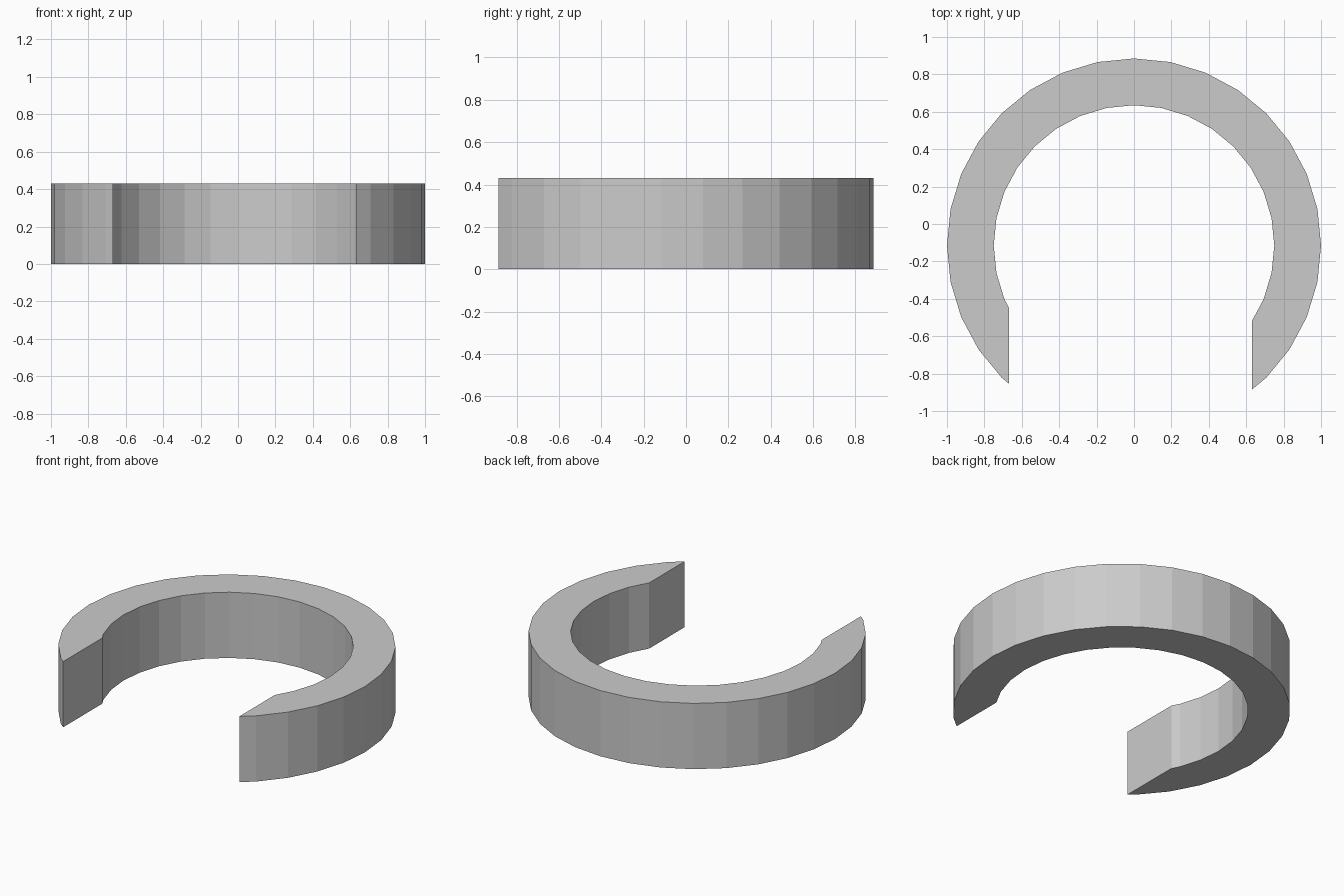
import bpy, bmesh, math

if "Cube" in bpy.data.objects:
    bpy.data.objects.remove(bpy.data.objects["Cube"])

SIDES, R_OUT, R_IN = 32, 1.0, 0.75
CENTRE_Y, HEIGHT = -0.115, 0.43
GAP_LEFT, GAP_RIGHT = -0.667, 0.63

bm = bmesh.new()


def circle(radius):
    return [bm.verts.new((radius * math.cos(math.tau * i / SIDES),
                          radius * math.sin(math.tau * i / SIDES) + CENTRE_Y, 0))
            for i in range(SIDES)]


# Flat annulus
outer, inner = circle(R_OUT), circle(R_IN)
for i in range(SIDES):
    j = (i + 1) % SIDES
    bm.faces.new((outer[i], outer[j], inner[j], inner[i]))

# Straight cuts for the front opening
for x in (GAP_LEFT, GAP_RIGHT):
    faces = [f for f in bm.faces if f.calc_center_median().y < CENTRE_Y]
    edges = {e for f in faces for e in f.edges}
    verts = {v for f in faces for v in f.verts}
    bmesh.ops.bisect_plane(bm, geom=faces + list(edges) + list(verts),
                           plane_co=(x, 0, 0), plane_no=(1, 0, 0))
gap = [f for f in bm.faces
       if f.calc_center_median().y < CENTRE_Y
       and GAP_LEFT < f.calc_center_median().x < GAP_RIGHT]
bmesh.ops.delete(bm, geom=gap, context='FACES')

# Raise the band to full height, keeping the underside
result = bmesh.ops.extrude_face_region(bm, geom=bm.faces[:], use_keep_orig=True)
top = [g for g in result['geom'] if isinstance(g, bmesh.types.BMVert)]
bmesh.ops.translate(bm, verts=top, vec=(0, 0, HEIGHT))
bmesh.ops.recalc_face_normals(bm, faces=bm.faces[:])

mesh = bpy.data.meshes.new("open_ring")
bm.to_mesh(mesh)
bm.free()
ring = bpy.data.objects.new("open_ring", mesh)
bpy.context.collection.objects.link(ring)
